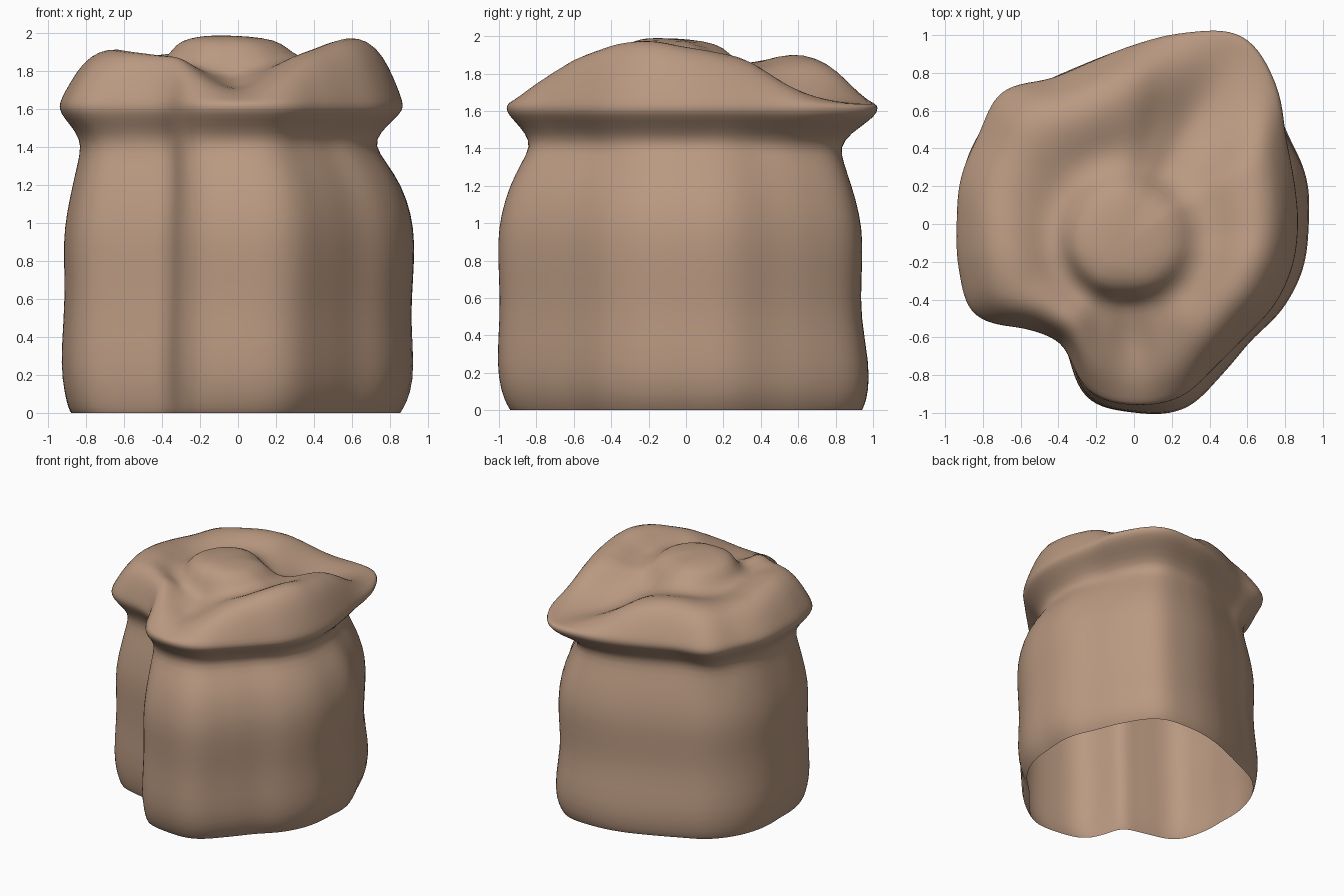
import bpy, bmesh, math
from mathutils import Vector

if "Cube" in bpy.data.objects:
    bpy.data.objects.remove(bpy.data.objects["Cube"], do_unlink=True)

SEG = 96

# Plan radii and fold heights, every 15 degrees counter-clockwise from +x
BODY = [.93, .95, .94, .99, 1.05, .98, .91, .86, .86, .91, .93, .93,
        .92, .94, .94, .79, .73, .95, 1.0, 1.02, .93, .88, .91, .93]
RIM = [.87, .88, .93, 1.06, 1.15, 1.05, .95, .89, .89, .99, .95, .95,
       .94, .96, .97, .79, .75, .92, .96, .95, .87, .84, .86, .87]
FOLD = [1.95, 1.92, 1.87, 1.72, 1.65, 1.74, 1.86, 1.90, 1.90, 1.88, 1.86, 1.87,
        1.90, 1.92, 1.91, 1.89, 1.87, 1.78, 1.71, 1.79, 1.88, 1.93, 1.97, 1.98]


def sample(table, angle):
    """Smooth periodic interpolation of a table around the circle."""
    n = len(table)
    f = angle / math.tau * n
    i, t = int(f), f - int(f)
    a, b, c, d = (table[(i + k) % n] for k in (-1, 0, 1, 2))
    return b + .5 * t * (c - a + t * (2*a - 5*b + 4*c - d + t * (3*(b - c) + d - a)))


def side_point(a, z, scale, rim_mix, shift):
    r = scale * (sample(BODY, a) * (1 - rim_mix) + sample(RIM, a) * rim_mix)
    # The cloth sags outwards at the foot of the back
    r *= 1 + .07 * max(0, math.sin(a)) * max(0, 1 - z / .45)
    return Vector((r * math.cos(a) + shift, r * math.sin(a), z))


def top_point(a, t, fold_mix, groove_mix, mound_mix):
    # The outline turns into a circle towards the middle
    round_mix = min(1, (1 - t) / .55)
    r = t * (sample(RIM, a) * (1 - round_mix) + .9 * round_mix)
    fold = sample(FOLD, a)
    groove = fold * .4 + 1.84 * .6 - .03
    z = 1.635 + (fold - 1.635) * fold_mix
    z += (groove - z) * groove_mix
    z += (1.985 - z) * mound_mix
    k = (1 - t) ** 2
    return Vector((r * math.cos(a) - .1 * k, r * math.sin(a) - .16 * k, z))


# Side rings: height, scale, share of the rim outline, sideways shift
SIDE = [(0, .93, 0, -.02), (.02, .945, 0, -.02), (.1, .98, 0, -.01), (.25, 1.005, 0, -.01),
        (.5, .985, 0, -.01), (.7, .99, 0, 0), (.9, 1, 0, 0), (1.05, .98, 0, 0),
        (1.2, .935, 0, -.01), (1.32, .88, .15, -.03), (1.41, .84, .4, -.045),
        (1.48, .88, .7, -.03), (1.55, .96, 1, -.01), (1.595, 1, 1, 0)]
# Top rings: fraction of the rim, then blends to the fold, groove and mound
TOP = [(1, 0, 0, 0), (.97, .22, 0, 0), (.91, .6, 0, 0), (.84, .88, 0, 0),
       (.75, 1, 0, 0), (.66, 1, .1, 0), (.57, 1, .55, 0), (.49, 1, 1, 0),
       (.4, 1, 1, .1), (.34, 1, 1, .5), (.28, 1, 1, .85), (.14, 1, 1, 1)]

# Loft the open-bottomed sack from its rings
bm = bmesh.new()
angles = [math.tau * i / SEG for i in range(SEG)]
rings = [[bm.verts.new(side_point(a, *row)) for a in angles] for row in SIDE]
rings += [[bm.verts.new(top_point(a, *row)) for a in angles] for row in TOP]
for low, high in zip(rings, rings[1:]):
    for i in range(SEG):
        j = (i + 1) % SEG
        bm.faces.new((low[i], low[j], high[j], high[i]))
centre = bm.verts.new((-.1, -.16, 1.99))
for i in range(SEG):
    bm.faces.new((rings[-1][i], rings[-1][(i + 1) % SEG], centre))

mesh = bpy.data.meshes.new("sack")
bm.to_mesh(mesh)
bm.free()
sack = bpy.data.objects.new("sack", mesh)
bpy.context.collection.objects.link(sack)

# Tan cloth
cloth = bpy.data.materials.new("tan cloth")
cloth.use_nodes = True
colour = (.49, .32, .22, 1)
cloth.diffuse_color = colour
bsdf = cloth.node_tree.nodes["Principled BSDF"]
bsdf.inputs["Base Color"].default_value = colour
bsdf.inputs["Roughness"].default_value = .9
mesh.materials.append(cloth)

for p in mesh.polygons:
    p.use_smooth = True
sub = sack.modifiers.new("soften", 'SUBSURF')
sub.levels = sub.render_levels = 1
